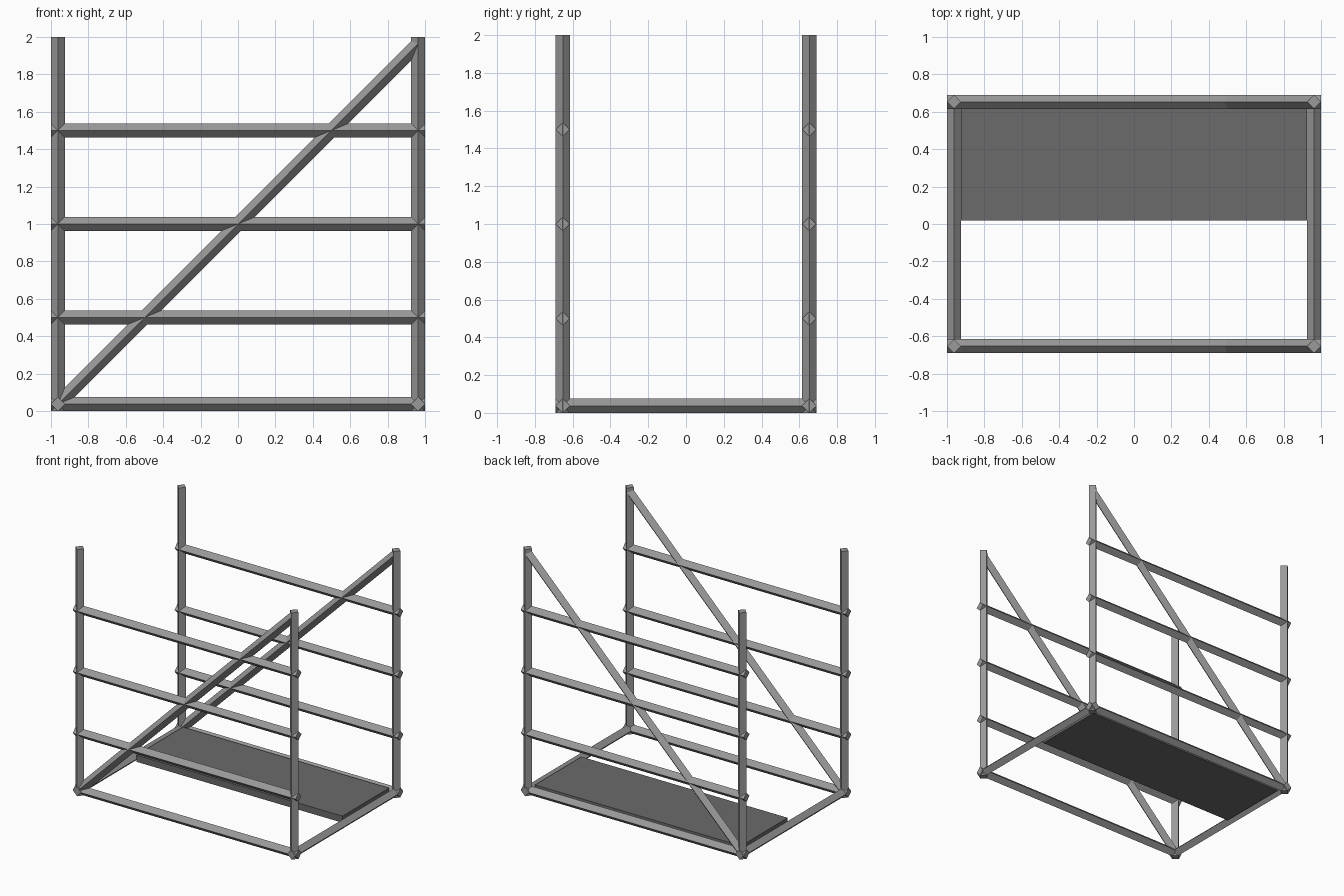
import bpy, math
from mathutils import Vector

if "Cube" in bpy.data.objects:
    bpy.data.objects.remove(bpy.data.objects["Cube"])

R = 0.0375            # half diagonal of the diamond-section bars
X, Y = 0.9625, 0.6525  # post centres


def material(name, v):
    m = bpy.data.materials.new(name)
    m.diffuse_color = (v, v, v, 1)
    m.use_nodes = True
    m.node_tree.nodes["Principled BSDF"].inputs["Base Color"].default_value = m.diffuse_color
    return m


steel = material("light grey steel", 0.32)
deck = material("dark grey deck", 0.145)


def bar(name, a, b):
    """Four-sided diamond bar from a to b."""
    a, b = Vector(a), Vector(b)
    d = (b - a).normalized()
    side = Vector((1, 0, 0)) if abs(d.z) > 0.99 else d.cross(Vector((0, 0, 1))).normalized()
    up = side.cross(d)
    ring = [side * R, up * R, -side * R, -up * R]
    verts = [a + r for r in ring] + [b + r for r in ring]
    faces = [(i, (i + 1) % 4, (i + 1) % 4 + 4, i + 4) for i in range(4)]
    faces += [(3, 2, 1, 0), (4, 5, 6, 7)]
    me = bpy.data.meshes.new(name)
    me.from_pydata(verts, [], faces)
    me.materials.append(steel)
    o = bpy.data.objects.new(name, me)
    bpy.context.collection.objects.link(o)
    # consistent outward normals
    import bmesh
    bm = bmesh.new()
    bm.from_mesh(me)
    bmesh.ops.recalc_face_normals(bm, faces=bm.faces)
    bm.to_mesh(me)
    bm.free()


for label, y in (("front", -Y), ("back", Y)):
    # corner posts
    for side, x in (("left", -X), ("right", X)):
        bar(f"{label}_{side}_post", (x, y, 0), (x, y, 2))
    # horizontal rails
    for i, z in enumerate((R, 0.5, 1.0, 1.5)):
        bar(f"{label}_rail_{i}", (-1, y, z), (1, y, z))
    # diagonal brace
    bar(f"{label}_brace", (-X, y, R), (X, y, 2 - R))

# bottom cross rails
for side, x in (("left", -X), ("right", X)):
    bar(f"{side}_cross_rail", (x, -Y - R, R), (x, Y + R, R))

# deck board over the back half
y0, y1, z0, z1 = 0.018, Y - R, 0.018, 0.072
bpy.ops.mesh.primitive_cube_add(size=1, location=(0, (y0 + y1) / 2, (z0 + z1) / 2))
board = bpy.context.object
board.name = "deck_board"
board.scale = (2 * (X - R), y1 - y0, z1 - z0)
board.data.materials.append(deck)
